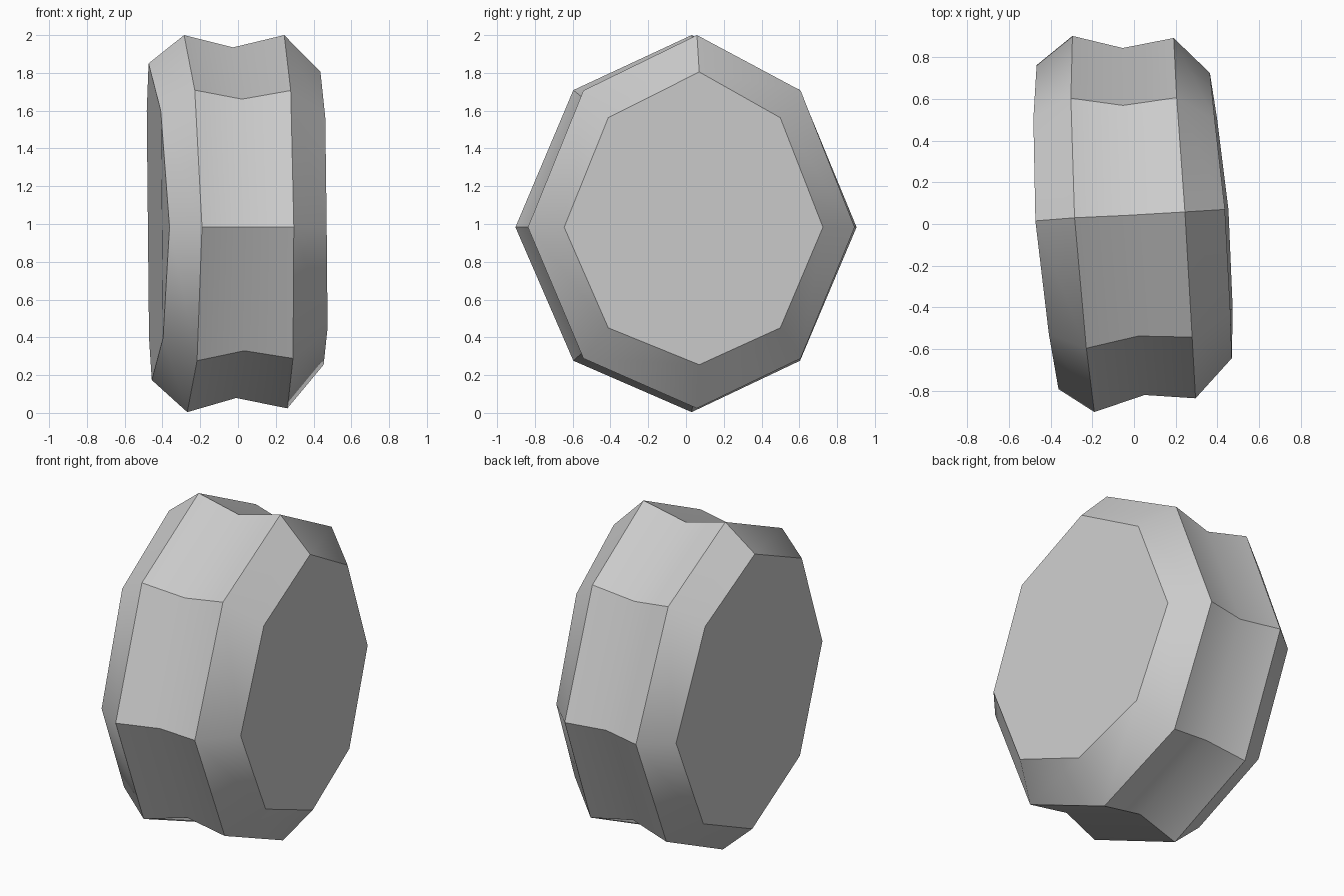
import bpy
import bmesh
import math

cube = bpy.data.objects.get("Cube")
if cube:
    bpy.data.objects.remove(cube, do_unlink=True)

SIDES = 8
EQUATOR = 0.983   # height of the foremost and rearmost corners

# Rings from right to left: centre x, y, z, radius in y and z, bow in x
RINGS = [
    (-0.44, -0.015, 1.012, 0.778, 0.838, 0.025),    # right cap edge
    (-0.26, 0.0, 1.002, 0.903, 0.998, 0.017),       # right rim
    (-0.01, 0.012, 1.007, 0.833, 0.928, 0.008),     # groove
    (0.248, 0.028, 1.012, 0.865, 0.988, -0.005),    # left rim
    (0.431, 0.04, 1.03, 0.685, 0.775, -0.014),      # left cap edge
]


def ring_point(cx, cy, cz, ry, rz, bow, angle):
    """A corner of a slightly tilted, bowed and uneven octagon."""
    c, s = math.cos(angle), math.sin(angle)
    diagonal = abs(math.sin(2 * angle))
    x = cx - 0.0525 * c - 0.0085 * s + bow * math.cos(2 * angle)
    y = cy + ry * c * (1 - 0.06 * diagonal) + 0.03 * s ** 6
    z = EQUATOR + (cz - EQUATOR) * s * s + rz * s * (1 + 0.015 * diagonal)
    return x, y, z


# Stone-like wheel: bevelled flat caps and a shallow groove round the tread
bm = bmesh.new()
loops = [[bm.verts.new(ring_point(*ring, math.tau * i / SIDES))
          for i in range(SIDES)] for ring in RINGS]
for a, b in zip(loops, loops[1:]):
    for i in range(SIDES):
        j = (i + 1) % SIDES
        bm.faces.new((a[i], a[j], b[j], b[i]))
bm.faces.new(loops[0])
bm.faces.new(loops[-1])
bmesh.ops.recalc_face_normals(bm, faces=bm.faces)

mesh = bpy.data.meshes.new("wheel")
bm.to_mesh(mesh)
bm.free()
wheel = bpy.data.objects.new("wheel", mesh)
bpy.context.collection.objects.link(wheel)

# Plain grey
grey = bpy.data.materials.new("light grey")
grey.use_nodes = True
colour = (0.6, 0.6, 0.6, 1)
grey.diffuse_color = colour
grey.node_tree.nodes["Principled BSDF"].inputs["Base Color"].default_value = colour
mesh.materials.append(grey)

# The groove is smooth, all other edges are sharp
bpy.ops.object.select_all(action="DESELECT")
wheel.select_set(True)
bpy.context.view_layer.objects.active = wheel
bpy.ops.object.shade_smooth_by_angle(angle=math.radians(38))
